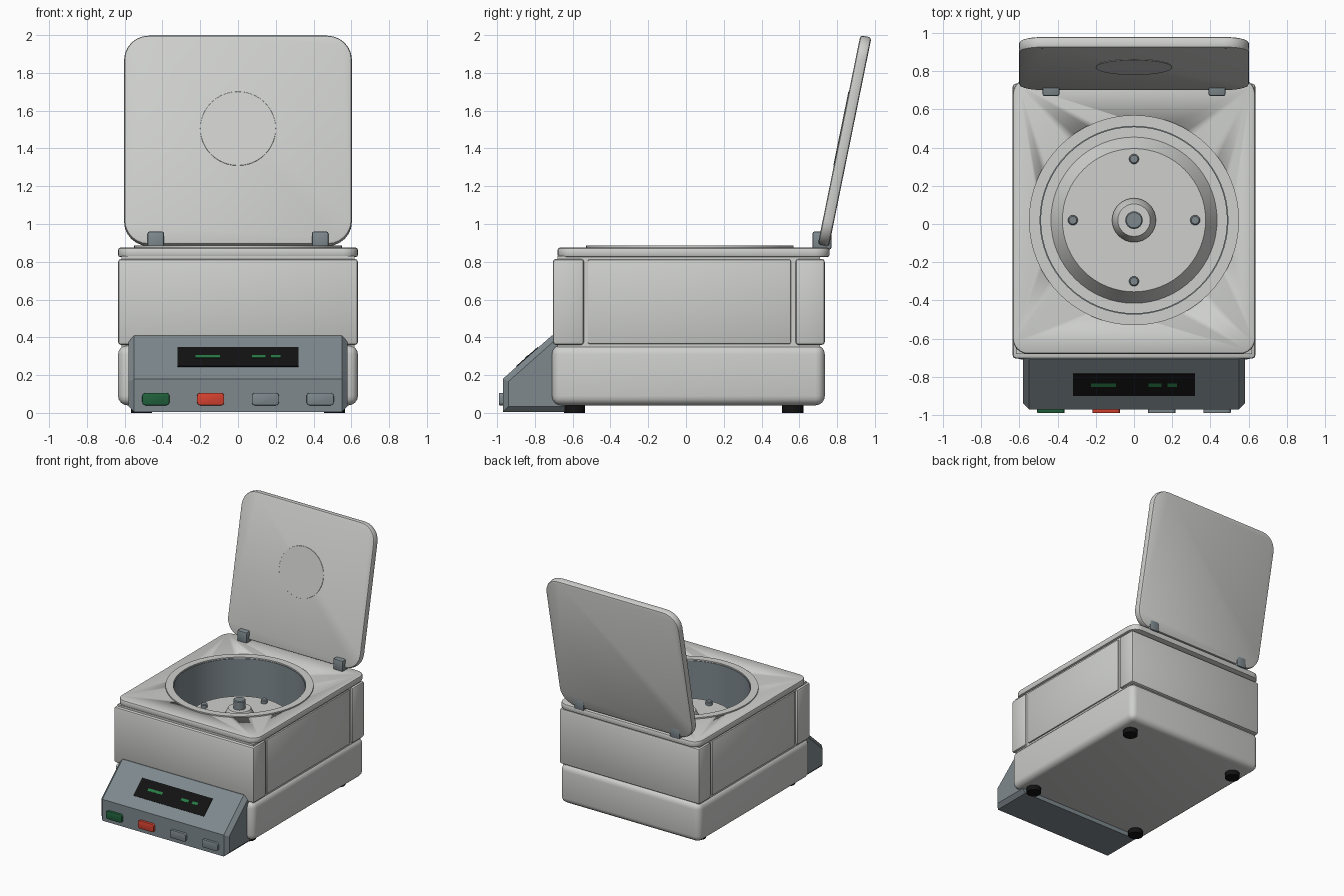
import bpy, bmesh, math
from mathutils import Matrix, Vector

cube = bpy.data.objects.get("Cube")
if cube:
    bpy.data.objects.remove(cube, do_unlink=True)


def material(name, rgb):
    m = bpy.data.materials.new(name)
    m.use_nodes = True
    m.diffuse_color = (*rgb, 1)
    for node in m.node_tree.nodes:
        if node.type == 'BSDF_PRINCIPLED':
            node.inputs["Base Color"].default_value = (*rgb, 1)
    return m


SHELL = material("light grey shell", (0.62, 0.63, 0.61))
STEEL = material("blue grey", (0.21, 0.25, 0.27))
BLACK = material("black", (0.006, 0.006, 0.006))
GREEN = material("green button", (0.015, 0.12, 0.045))
RED = material("red button", (0.68, 0.055, 0.03))
GLOW = material("display green", (0.02, 0.19, 0.06))


def finish(name, bm, mat, matrix=None, angle=35):
    bmesh.ops.recalc_face_normals(bm, faces=bm.faces)
    me = bpy.data.meshes.new(name)
    bm.to_mesh(me)
    bm.free()
    if matrix:
        me.transform(matrix)
    me.materials.append(mat)
    ob = bpy.data.objects.new(name, me)
    bpy.context.collection.objects.link(ob)
    bpy.ops.object.select_all(action='DESELECT')
    ob.select_set(True)
    bpy.context.view_layer.objects.active = ob
    bpy.ops.object.shade_smooth_by_angle(angle=math.radians(angle))
    return ob


def box(name, lo, hi, mat, corner=0, rim=0, segs=2, axis=2, matrix=None, angle=35):
    """Box with rounded corners along one axis, then a bevelled rim."""
    lo, hi = Vector(lo), Vector(hi)
    bm = bmesh.new()
    bmesh.ops.create_cube(bm, size=1)
    for v in bm.verts:
        v.co = [(lo[i] + hi[i]) / 2 + v.co[i] * (hi[i] - lo[i]) for i in range(3)]
    if corner:
        edges = [e for e in bm.edges
                 if abs(e.verts[0].co[axis] - e.verts[1].co[axis]) > 1e-5]
        bmesh.ops.bevel(bm, geom=edges, offset=corner, segments=6,
                        profile=0.5, affect='EDGES')
        edges = [e for e in bm.edges
                 if abs(e.verts[0].co[axis] - e.verts[1].co[axis]) < 1e-5]
    else:
        edges = list(bm.edges)
    if rim:
        bmesh.ops.bevel(bm, geom=edges, offset=rim, segments=segs,
                        profile=0.5, affect='EDGES')
    return finish(name, bm, mat, matrix, angle)


def lathe(name, profile, mat, centre, steps=64):
    """Spin a radius and height profile round a vertical axis."""
    bm = bmesh.new()
    verts = [bm.verts.new((r, 0, z)) for r, z in profile]
    edges = [bm.edges.new(pair) for pair in zip(verts, verts[1:])]
    bmesh.ops.spin(bm, geom=verts + edges, axis=(0, 0, 1), cent=(0, 0, 0),
                   angle=math.tau, steps=steps)
    bmesh.ops.remove_doubles(bm, verts=bm.verts, dist=1e-5)
    return finish(name, bm, mat, Matrix.Translation((*centre, 0)))


def disc(name, r, z0, z1, mat, centre, steps=24, rim=0.006):
    return lathe(name, [(0, z0), (r, z0), (r, z1 - rim), (r - rim, z1), (0, z1)],
                 mat, centre, steps)


BOWL = (0, 0.02)

# Lower base and feet
box("lower_base", (-0.635, -0.71, 0.04), (0.635, 0.735, 0.36), SHELL,
    rim=0.05, segs=4, angle=100)
for x, side in ((-0.51, "right"), (0.51, "left")):
    for y, end in ((-0.59, "front"), (0.565, "back")):
        disc(f"{end}_{side}_foot", 0.056, 0, 0.06, BLACK, (x, y))

# Upper housing: core, end caps, side panels and deck
core = box("housing_core", (-0.617, -0.68, 0.35), (0.617, 0.71, 0.83), SHELL)
box("front_housing", (-0.635, -0.705, 0.36), (0.635, -0.54, 0.815), SHELL, rim=0.016)
box("back_housing", (-0.635, 0.58, 0.36), (0.635, 0.735, 0.815), SHELL, rim=0.016)
for s, side in ((-1, "right"), (1, "left")):
    xs = sorted((s * 0.59, s * 0.628))
    box(f"{side}_side_panel", (xs[0], -0.52, 0.365), (xs[1], 0.555, 0.812),
        SHELL, rim=0.008)
deck = box("top_deck", (-0.635, -0.68, 0.825), (0.635, 0.76, 0.875), SHELL,
           corner=0.08, rim=0.012)

# Cut the bowl opening
cutter = disc("bowl_cutter", 0.5, 0.49, 1.0, SHELL, BOWL, 64)
cutter.hide_render = True
for ob in (core, deck):
    mod = ob.modifiers.new("bowl_opening", 'BOOLEAN')
    mod.object = cutter
    mod.operation = 'DIFFERENCE'
    mod.solver = 'EXACT'
    bpy.context.view_layer.objects.active = ob
    bpy.ops.object.modifier_apply(modifier=mod.name)
bpy.data.objects.remove(cutter, do_unlink=True)

# Bowl, rotor and hub
lathe("bowl_collar", [(0.55, 0.87), (0.55, 0.885), (0.492, 0.885), (0.492, 0.86),
                      (0.55, 0.87)], SHELL, BOWL)
lathe("bowl_wall", [(0.492, 0.875), (0.487, 0.875), (0.487, 0.51), (0.492, 0.51)],
      STEEL, BOWL)
lathe("bowl_floor", [(0.49, 0.53), (0, 0.53)], SHELL, BOWL)
lathe("rotor", [(0.435, 0.53), (0.375, 0.62), (0, 0.62)], SHELL, BOWL)
lathe("hub", [(0.115, 0.615), (0.115, 0.64), (0.085, 0.70), (0, 0.70)], SHELL, BOWL, 32)
disc("hub_knob", 0.046, 0.69, 0.77, STEEL, BOWL)
for i in range(4):
    a = i * math.pi / 2
    disc(f"rotor_pin_{i + 1}", 0.026, 0.61, 0.65, STEEL,
         (BOWL[0] + 0.32 * math.cos(a), BOWL[1] + 0.32 * math.sin(a)), 16)

# Open lid with round centre pad
tilt = Matrix.Translation((0, 0.84, 1.44)) @ Matrix.Rotation(math.radians(78.5), 4, 'X')
box("lid", (-0.603, -0.565, -0.03), (0.603, 0.565, 0.03), SHELL,
    corner=0.13, rim=0.015, matrix=tilt)
pad = disc("lid_pad", 0.2, 0.02, 0.033, SHELL, (0, 0.06), 48, 0.001)
pad.data.transform(tilt)

# Hinges
for s, side in ((-1, "right"), (1, "left")):
    box(f"{side}_hinge", (s * 0.435 - 0.044, 0.67, 0.865),
        (s * 0.435 + 0.044, 0.77, 0.96), STEEL, rim=0.01)

# Wedge control panel
bm = bmesh.new()
outline = [(-0.64, 0.005), (-0.97, 0.005), (-0.97, 0.18), (-0.71, 0.41), (-0.64, 0.41)]
face = bm.faces.new([bm.verts.new((-0.58, y, z)) for y, z in outline])
out = bmesh.ops.extrude_face_region(bm, geom=[face])["geom"]
bmesh.ops.translate(bm, verts=[g for g in out if isinstance(g, bmesh.types.BMVert)],
                    vec=(1.16, 0, 0))
side_rims = [e for e in bm.edges if abs(e.verts[0].co.x - e.verts[1].co.x) < 1e-5
             and min(v.co.y for v in e.verts) < -0.65]
bmesh.ops.bevel(bm, geom=side_rims, offset=0.03, segments=1, affect='EDGES')
finish("control_panel", bm, STEEL, angle=20)

# Display with small lit bars, laid on the sloping face
slope = (Matrix.Translation((0, -0.84, 0.295))
         @ Matrix.Rotation(math.atan2(0.23, 0.26), 4, 'X'))
box("display", (-0.32, -0.077, -0.005), (0.32, 0.077, 0.004), BLACK, matrix=slope)
for n, (x, w) in enumerate(((-0.16, 0.13), (0.11, 0.07), (0.2, 0.05))):
    box(f"display_bar_{n + 1}", (x - w / 2, -0.011, 0), (x + w / 2, 0.011, 0.006),
        GLOW, matrix=slope)

# Push buttons
for n, mat in enumerate((GREEN, RED, STEEL, STEEL)):
    x = -0.435 + 0.29 * n
    box(f"button_{n + 1}", (x - 0.072, -0.99, 0.04), (x + 0.072, -0.95, 0.106), mat,
        corner=0.018, rim=0.004, axis=1)
